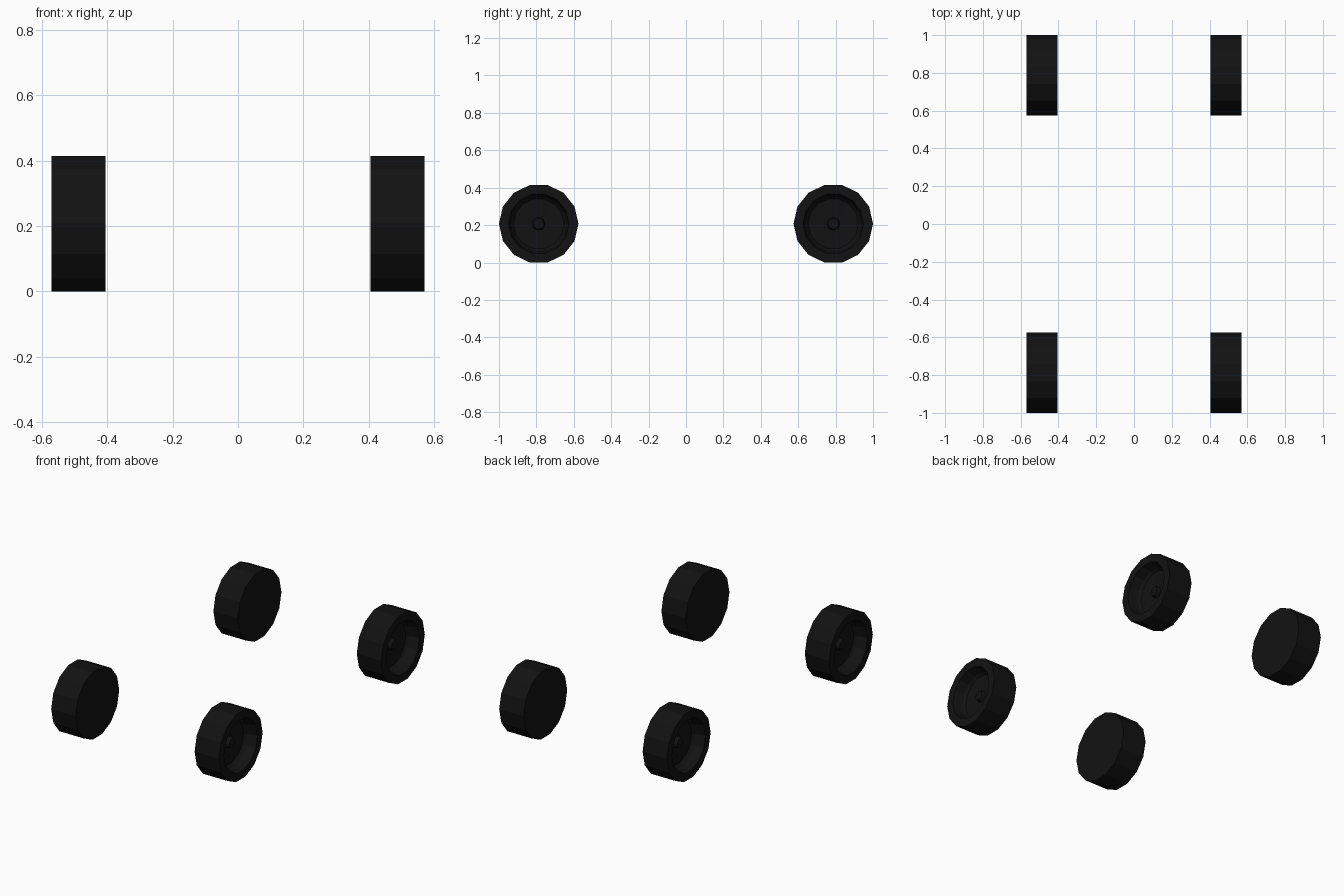
import bpy, bmesh
from math import pi, cos, sin

if "Cube" in bpy.data.objects:
    bpy.data.objects.remove(bpy.data.objects["Cube"])

SIDES, R, Y = 14, 0.2125, 0.7875
Z = R * cos(pi / SIDES)

rubber = bpy.data.materials.new("black_rubber")
rubber.diffuse_color = (0.006, 0.006, 0.006, 1)
rubber.use_nodes = True
rubber.node_tree.nodes["Principled BSDF"].inputs["Base Color"].default_value = rubber.diffuse_color

# wheel cross-section (x, radius): flat inner face, tread, lip, dish, hub cap
PROFILE = [(0.405, 0), (0.405, R), (0.57, R), (0.57, 0.162), (0.51, 0.148),
           (0.495, 0.135), (0.49, 0.035), (0.512, 0.028), (0.512, 0)]


def wheel(name, side, y):
    bm = bmesh.new()
    rings = []
    for x, r in PROFILE:
        if r == 0:
            rings.append([bm.verts.new((side * x, y, Z))])
        else:
            rings.append([bm.verts.new((side * x, y + r * cos(2 * pi * i / SIDES),
                                        Z + r * sin(2 * pi * i / SIDES)))
                          for i in range(SIDES)])
    for a, b in zip(rings, rings[1:]):
        for i in range(SIDES):
            j = (i + 1) % SIDES
            if len(a) == 1:
                bm.faces.new((a[0], b[i], b[j]))
            elif len(b) == 1:
                bm.faces.new((a[i], b[0], a[j]))
            else:
                bm.faces.new((a[i], b[i], b[j], a[j]))
    bmesh.ops.recalc_face_normals(bm, faces=bm.faces)
    mesh = bpy.data.meshes.new(name)
    bm.to_mesh(mesh)
    bm.free()
    mesh.materials.append(rubber)
    bpy.context.collection.objects.link(bpy.data.objects.new(name, mesh))


# four wheels
for y, end in ((-Y, "front"), (Y, "back")):
    for side, lr in ((-1, "left"), (1, "right")):
        wheel(f"{end}_{lr}_wheel", side, y)
